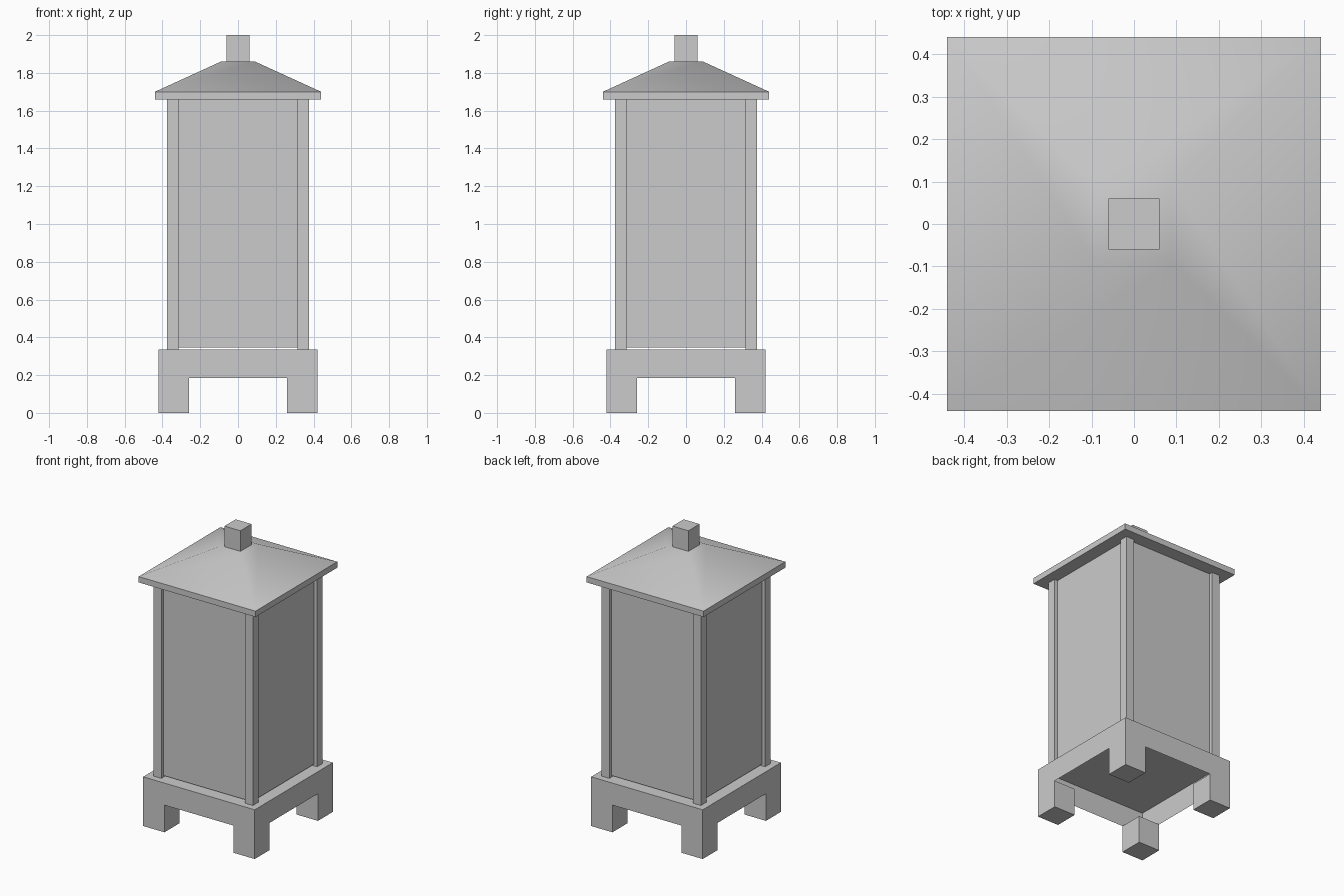
import bpy, bmesh
from math import radians
from mathutils import Matrix, Vector

if "Cube" in bpy.data.objects:
    bpy.data.objects.remove(bpy.data.objects["Cube"])


def add_object(name, bm):
    mesh = bpy.data.meshes.new(name)
    bm.to_mesh(mesh)
    bm.free()
    obj = bpy.data.objects.new(name, mesh)
    bpy.context.collection.objects.link(obj)
    return obj


def box(name, x, y, half, z0, z1):
    bm = bmesh.new()
    bmesh.ops.create_cube(bm, size=1)
    bmesh.ops.scale(bm, vec=(half * 2, half * 2, z1 - z0), verts=bm.verts)
    bmesh.ops.translate(bm, vec=(x, y, (z0 + z1) / 2), verts=bm.verts)
    return add_object(name, bm)


# Base: thin open-bottomed shell with an arched apron and solid block feet
R, L, H, T = 0.42, 0.26, 0.185, 0.335
side_faces = [
    [(-R, -R, 0), (-L, -R, 0), (-L, -R, H), (L, -R, H),
     (L, -R, 0), (R, -R, 0), (R, -R, T), (-R, -R, T)],      # apron and leg fronts
    [(L, -R, 0), (L, -L, 0), (L, -L, H), (L, -R, H)],       # inner leg side
    [(L, -L, 0), (R, -L, 0), (R, -L, H), (L, -L, H)],       # inner leg back
    [(L, -R, 0), (L, -L, 0), (R, -L, 0), (R, -R, 0)],       # foot
]
bm = bmesh.new()
for k in range(4):
    turn = Matrix.Rotation(radians(90 * k), 3, 'Z')
    for face in side_faces:
        bm.faces.new([bm.verts.new(turn @ Vector(p)) for p in face])
bm.faces.new([bm.verts.new(p) for p in [(-R, -R, T), (R, -R, T), (R, R, T), (-R, R, T)]])
bmesh.ops.remove_doubles(bm, verts=bm.verts, dist=0.0001)
bmesh.ops.recalc_face_normals(bm, faces=bm.faces)
add_object("base", bm)

# Corner posts
for fy, sy in (("front", -1), ("back", 1)):
    for fx, sx in (("left", -1), ("right", 1)):
        box(f"{fy}_{fx}_post", 0.345 * sx, 0.345 * sy, 0.03, T, 1.66)

# Recessed body panels, floating just above the base
box("body_panels", 0, 0, 0.35, 0.345, 1.66)

# Roof: eave slab rising to a small flat top, softly shaded
bm = bmesh.new()
rings = []
for half, z in ((0.44, 1.66), (0.44, 1.70), (0.09, 1.86)):
    rings.append([bm.verts.new((sx * half, sy * half, z))
                  for sx, sy in ((-1, -1), (1, -1), (1, 1), (-1, 1))])
for a, b in zip(rings, rings[1:]):
    for i in range(4):
        j = (i + 1) % 4
        bm.faces.new((a[i], a[j], b[j], b[i]))
bm.faces.new(rings[-1])
bm.faces.new(rings[0][::-1])
roof = add_object("roof", bm)
bpy.context.view_layer.objects.active = roof
roof.select_set(True)
bpy.ops.object.shade_smooth_by_angle(angle=radians(45))
roof.select_set(False)

# Finial block
box("roof_cap", 0, 0, 0.06, 1.86, 2.0)
